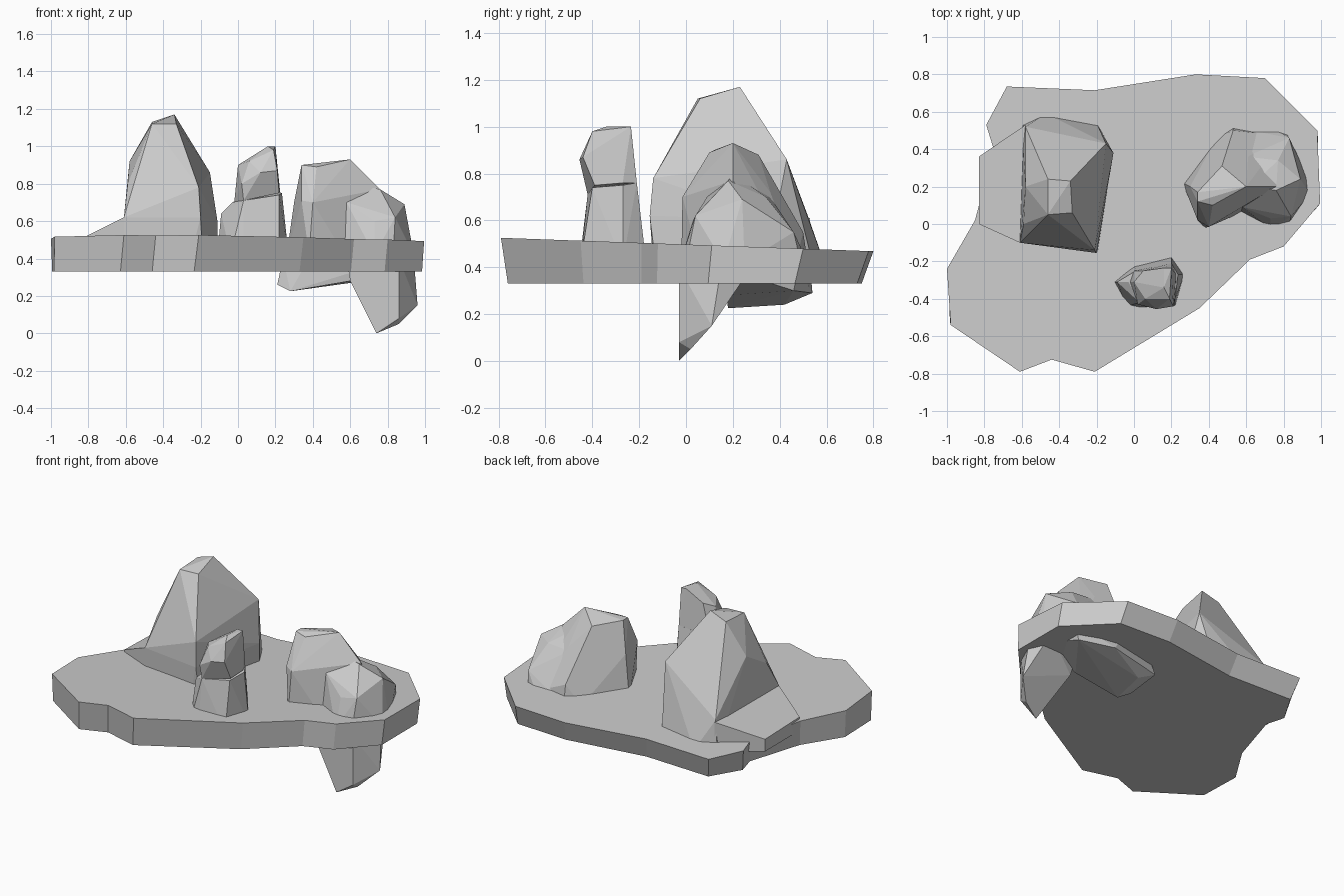
import bpy, bmesh


def finish(name, bm):
    bmesh.ops.recalc_face_normals(bm, faces=bm.faces)
    mesh = bpy.data.meshes.new(name)
    bm.to_mesh(mesh)
    bm.free()
    obj = bpy.data.objects.new(name, mesh)
    bpy.context.collection.objects.link(obj)
    return obj


def hull(name, points):
    """Faceted stone chunk wrapped around a few corner points."""
    bm = bmesh.new()
    for p in points:
        bm.verts.new(p)
    res = bmesh.ops.convex_hull(bm, input=bm.verts[:])
    bmesh.ops.delete(bm, geom=[v for v in res["geom_interior"]
                               if isinstance(v, bmesh.types.BMVert)], context='VERTS')
    bmesh.ops.dissolve_limit(bm, angle_limit=0.06, verts=bm.verts[:], edges=bm.edges[:])
    return finish(name, bm)


def ring(z, *xy):
    return [(x, y, z) for x, y in xy]


# Ground slab: tilted flat top, sides leaning inward to a level underside
outline = [(-1, -.24), (-.98, -.54), (-.61, -.79), (-.44, -.725), (-.21, -.79),
           (.35, -.45), (.62, -.19), (.80, -.12), (.995, .11), (.98, .5),
           (.70, .78), (.33, .80), (-.21, .715), (-.68, .735), (-.79, .53),
           (-.75, .40), (-.85, .02)]
bm = bmesh.new()
top = [bm.verts.new((x, y, .497 - .036 * y)) for x, y in outline]
low = [bm.verts.new((.985 * x + .035 * y, .95 * y - .01, .33)) for x, y in outline]
bm.faces.new(top)
bm.faces.new(low[::-1])
for i in range(len(top)):
    j = (i + 1) % len(top)
    bm.faces.new((top[j], top[i], low[i], low[j]))
finish("ground_slab", bm)

# Tall rock with a low skirt on its left side
hull("tall_rock", ring(.42, (-.61, -.10), (-.25, -.14), (-.19, -.13), (-.11, .38),
                       (-.20, .54), (-.47, .59), (-.60, .53)) + [
    (-.61, -.10, .62), (-.20, -.155, .62), (-.21, -.14, .78), (-.11, .38, .6),
    (-.15, .43, .86), (-.58, .52, .62), (-.58, .20, .92), (-.59, .0, .8),
    (-.46, .05, 1.12), (-.33, .06, 1.12), (-.34, .23, 1.17), (-.46, .24, 1.13)])
hull("tall_rock_skirt", ring(.42, (-.83, .36), (-.83, 0), (-.61, -.10), (-.58, .53), (-.75, .39)) + [
    (-.83, .36, .5), (-.83, 0, .51), (-.61, -.10, .62), (-.58, .53, .61), (-.75, .39, .52)])

# Narrow rock: wider foot and an overhanging head
hull("narrow_rock_foot", ring(.42, (-.11, -.31), (-.04, -.44), (.03, -.455), (.22, -.45),
                              (.27, -.27), (.20, -.17), (0, -.22)) + [
    (-.09, -.31, .64), (-.03, -.31, .70), (.03, -.42, .71), (.22, -.40, .74),
    (.235, -.27, .75), (.20, -.21, .76), (.01, -.25, .72)])
hull("narrow_rock_head", [
    (-.02, -.31, .70), (.03, -.42, .71), (.22, -.39, .75), (.225, -.27, .76),
    (.20, -.21, .76), (0, -.25, .72), (.02, -.43, .80), (.12, -.455, .86),
    (.21, -.44, .87), (0, -.31, .90), (.05, -.25, .93), (.06, -.40, .92),
    (.19, -.40, .98), (.16, -.34, 1), (.20, -.235, 1), (.16, -.235, 1)])

# Broad rock: a peak and a lower shoulder
hull("broad_rock_peak", ring(.42, (.26, .22), (.38, -.02), (.57, .06), (.76, .2),
                             (.80, .47), (.53, .52), (.44, .46)) + [
    (.30, .20, .70), (.34, .02, .71), (.40, -.015, .70), (.34, .12, .90), (.34, .17, .90),
    (.42, .10, .89), (.47, .31, .88), (.60, .20, .93), (.61, .36, .72), (.76, .20, .77),
    (.57, .08, .72), (.53, .50, .55)])
hull("broad_rock_shoulder", ring(.42, (.57, .06), (.73, -.025), (.83, 0), (.94, .16),
                                 (.93, .25), (.81, .49), (.72, .52), (.53, .52)) + [
    (.76, .18, .77), (.62, .20, .80), (.58, .09, .70), (.73, .03, .60), (.84, .04, .62),
    (.89, .24, .69), (.77, .34, .70), (.83, .46, .55), (.60, .36, .70)])

# Root of the broad rock showing under the slab
hull("rock_underside", ring(.40, (.24, .22), (.38, .18), (.85, .15), (.85, .48), (.53, .53), (.30, .48)) + [
    (.21, .22, .26), (.22, .46, .28), (.28, .18, .225), (.32, .42, .24),
    (.60, .17, .28), (.60, .54, .29), (.82, .46, .30)])
hull("rock_spur", ring(.40, (.58, -.03), (.86, -.03), (.94, .15), (.88, .28), (.62, .22)) + [
    (.74, -.03, 0), (.86, .02, .05), (.96, .11, .15), (.86, -.03, .08),
    (.60, -.03, .28), (.64, .17, .25), (.90, .17, .25)])
